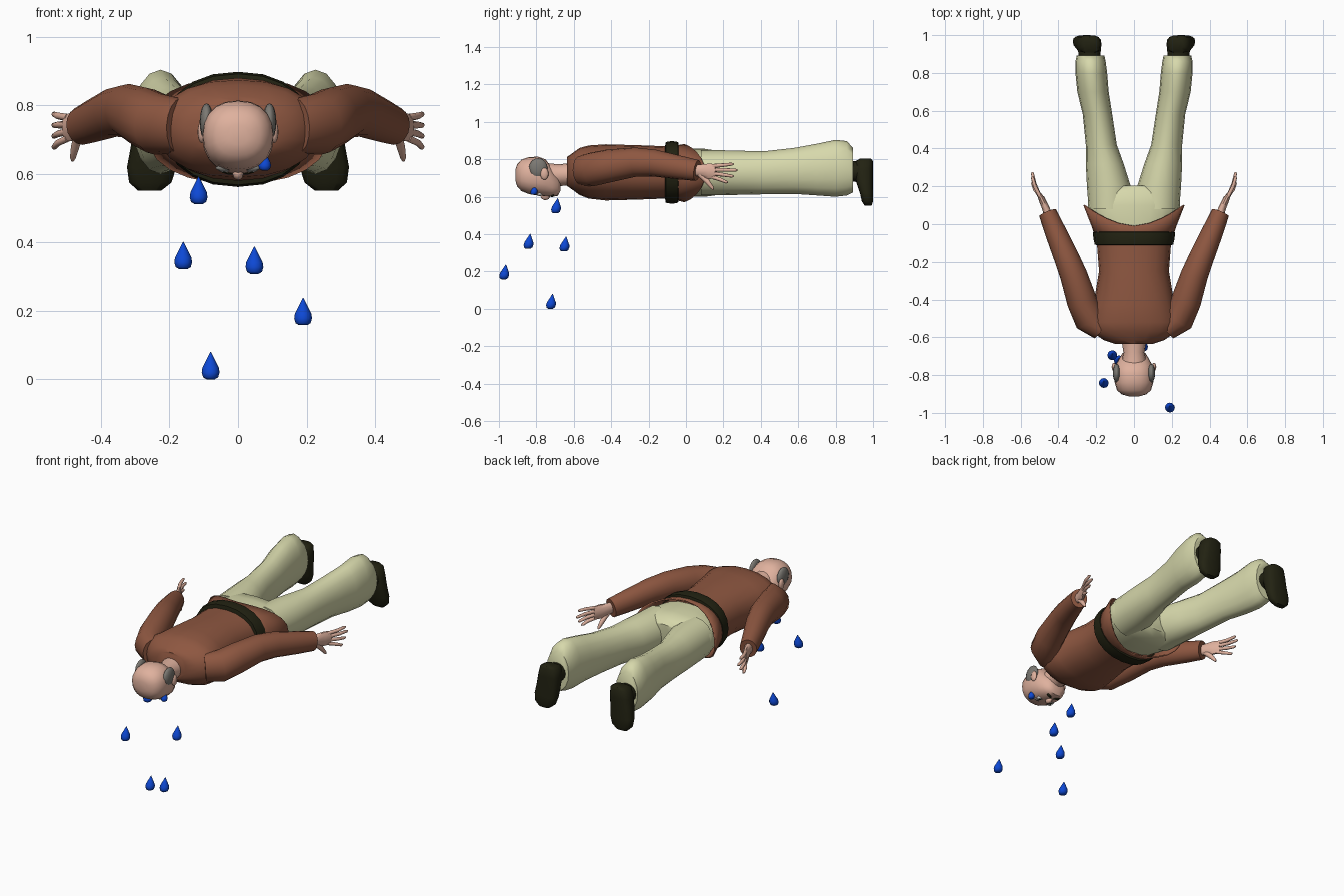
import bpy, bmesh, math
from mathutils import Vector, Matrix


def mat(name, *c):
    m = bpy.data.materials.new(name)
    m.diffuse_color = (*c, 1)
    return m


BROWN = mat("jacket brown", 0.27, 0.095, 0.052)
CREAM = mat("trouser cream", 0.68, 0.69, 0.41)
SKIN = mat("skin", 0.74, 0.44, 0.34)
DARK = mat("dark leather", 0.016, 0.016, 0.006)
GREY = mat("hair grey", 0.2, 0.19, 0.17)
BLUE = mat("water blue", 0.004, 0.065, 0.66)
WHITE = mat("eye white", 0.8, 0.8, 0.78)
X, Y, Z = Vector((1, 0, 0)), Vector((0, 1, 0)), Vector((0, 0, 1))


def finish(name, bm, m, angle=50):
    bmesh.ops.recalc_face_normals(bm, faces=bm.faces)
    me = bpy.data.meshes.new(name)
    bm.to_mesh(me)
    bm.free()
    me.materials.append(m)
    ob = bpy.data.objects.new(name, me)
    bpy.context.collection.objects.link(ob)
    bpy.ops.object.select_all(action='DESELECT')
    ob.select_set(True)
    bpy.context.view_layer.objects.active = ob
    bpy.ops.object.shade_smooth_by_angle(angle=math.radians(angle))
    return ob


def loft(name, rings, m, uv=(X, Z), n=16, p=2.0, caps=True, shift=None):
    """Skin rings (x, y, z, ru, rv); uv=None follows the path direction."""
    bm = bmesh.new()
    loops = []
    for i, (x, y, z, ru, rv) in enumerate(rings):
        if uv:
            u, v = uv
        else:
            a, b = rings[max(i - 1, 0)], rings[min(i + 1, len(rings) - 1)]
            t = (Vector(b[:3]) - Vector(a[:3])).normalized()
            u = t.cross(Z).normalized()
            v = u.cross(t)
        loop = []
        for k in range(n):
            a = 2 * math.pi * k / n
            c, s = math.cos(a), math.sin(a)
            co = Vector((x, y, z))
            co += u * ru * math.copysign(abs(c) ** (2 / p), c)
            co += v * rv * math.copysign(abs(s) ** (2 / p), s)
            if shift:
                co += shift(i, c)
            loop.append(bm.verts.new(co))
        loops.append(loop)
    for a, b in zip(loops, loops[1:]):
        for k in range(n):
            bm.faces.new((a[k], a[(k + 1) % n], b[(k + 1) % n], b[k]))
    if caps:
        bm.faces.new(loops[0])
        bm.faces.new(loops[-1])
    return finish(name, bm, m)


def blob(name, loc, size, m, rot=0, axis='X'):
    bm = bmesh.new()
    bmesh.ops.create_uvsphere(bm, u_segments=12, v_segments=8, radius=1)
    M = Matrix.Translation(loc) @ Matrix.Rotation(rot, 4, axis) @ Matrix.Diagonal((*size, 1))
    bmesh.ops.transform(bm, matrix=M, verts=bm.verts)
    return finish(name, bm, m, 80)


def centred(rows):
    return [(0, y, z, a, b) for y, z, a, b in rows]


# jacket body
loft("jacket_body", centred([
    (-0.635, 0.735, 0.10, 0.078), (-0.615, 0.735, 0.16, 0.092), (-0.57, 0.735, 0.225, 0.125),
    (-0.52, 0.732, 0.24, 0.142), (-0.43, 0.73, 0.215, 0.15), (-0.25, 0.73, 0.185, 0.145),
    (-0.12, 0.73, 0.195, 0.14), (-0.03, 0.73, 0.20, 0.14)]), BROWN, n=20, p=2.2)

# flared jacket skirt, longest at the sides
skirt = loft("jacket_skirt", centred([
    (-0.08, 0.73, 0.20, 0.142), (-0.05, 0.728, 0.225, 0.147), (-0.01, 0.726, 0.268, 0.155)]),
    BROWN, n=24, p=2.3, caps=False,
    shift=lambda i, c: Y * (0, 0.04, 0.11)[i] * abs(c) ** 1.5)
mod = skirt.modifiers.new("thickness", 'SOLIDIFY')
mod.thickness = 0.008

# belt
loft("belt", centred([
    (-0.112, 0.73, 0.195, 0.14), (-0.108, 0.73, 0.208, 0.162), (-0.075, 0.73, 0.215, 0.168),
    (-0.042, 0.73, 0.218, 0.162), (-0.038, 0.73, 0.2, 0.14)]), DARK, n=20, p=2.2)

# trouser seat
loft("trouser_seat", centred([
    (-0.06, 0.728, 0.19, 0.125), (0.02, 0.728, 0.225, 0.128), (0.1, 0.728, 0.245, 0.128),
    (0.17, 0.727, 0.235, 0.118), (0.205, 0.727, 0.19, 0.09)]), CREAM, n=20, p=2.3)

# neck and head
loft("neck", centred([(-0.75, 0.71, 0.07, 0.07), (-0.68, 0.715, 0.056, 0.058),
                      (-0.62, 0.72, 0.065, 0.06), (-0.58, 0.72, 0.07, 0.06)]), SKIN)
loft("head", centred([
    (-0.912, 0.715, 0.03, 0.03), (-0.902, 0.714, 0.065, 0.06), (-0.88, 0.714, 0.09, 0.084),
    (-0.84, 0.713, 0.102, 0.099), (-0.79, 0.71, 0.104, 0.104), (-0.75, 0.7, 0.098, 0.099),
    (-0.715, 0.675, 0.08, 0.075), (-0.685, 0.66, 0.062, 0.055), (-0.672, 0.66, 0.035, 0.03)]),
    SKIN, n=20, p=2.3)
blob("nose", (0, -0.752, 0.602), (0.016, 0.025, 0.02), SKIN)
blob("mouth", (0, -0.698, 0.614), (0.025, 0.006, 0.008), DARK)

for s, side in ((1, "right"), (-1, "left")):
    # face details
    blob(f"eye_{side}", (s * 0.04, -0.782, 0.614), (0.02, 0.014, 0.009), WHITE)
    blob(f"pupil_{side}", (s * 0.04, -0.781, 0.607), (0.008, 0.008, 0.005), DARK)
    blob(f"eyebrow_{side}", (s * 0.042, -0.808, 0.617), (0.024, 0.006, 0.008), GREY)
    blob(f"moustache_{side}", (s * 0.022, -0.717, 0.608), (0.024, 0.01, 0.01), DARK,
         s * 0.3, 'Z')
    blob(f"side_hair_{side}", (s * 0.092, -0.79, 0.752), (0.02, 0.05, 0.054), GREY)
    blob(f"ear_{side}", (s * 0.106, -0.757, 0.722), (0.012, 0.022, 0.032), SKIN)

    # sleeve
    loft(f"sleeve_{side}", [
        (s * 0.17, -0.56, 0.74, 0.06, 0.08), (s * 0.235, -0.505, 0.745, 0.082, 0.09),
        (s * 0.275, -0.41, 0.765, 0.08, 0.088), (s * 0.32, -0.27, 0.785, 0.072, 0.078),
        (s * 0.36, -0.17, 0.78, 0.066, 0.072), (s * 0.42, -0.03, 0.755, 0.056, 0.063),
        (s * 0.457, 0.06, 0.74, 0.048, 0.056)], BROWN, uv=None)

    # hand with four fingers and a thumb
    loft(f"palm_{side}", [
        (s * 0.45, 0.03, 0.743, 0.025, 0.03), (s * 0.465, 0.08, 0.74, 0.02, 0.034),
        (s * 0.485, 0.125, 0.736, 0.018, 0.043), (s * 0.503, 0.16, 0.735, 0.012, 0.04)],
        SKIN, uv=None, n=10)
    for k in range(4):
        z0, z1 = 0.704 + 0.02 * k, 0.678 + 0.032 * k
        reach = (0.225, 0.255, 0.275, 0.255)[k]
        loft(f"finger_{k + 1}_{side}", [
            (s * 0.497, 0.145, z0, 0.01, 0.011),
            (s * 0.525, (0.145 + reach) / 2, (z0 + z1) / 2, 0.01, 0.01),
            (s * 0.537, reach - 0.01, z1, 0.008, 0.008),
            (s * 0.538, reach, z1, 0.004, 0.004)], SKIN, uv=None, n=8)
    loft(f"thumb_{side}", [
        (s * 0.465, 0.075, 0.72, 0.014, 0.016), (s * 0.475, 0.115, 0.68, 0.013, 0.014),
        (s * 0.482, 0.14, 0.648, 0.009, 0.009), (s * 0.483, 0.146, 0.638, 0.004, 0.004)],
        SKIN, uv=None, n=8)

    # trouser leg
    loft(f"trouser_leg_{side}", [(s * x, y, z, a, b) for x, y, z, a, b in (
        (0.125, 0.08, 0.728, 0.115, 0.12), (0.133, 0.2, 0.728, 0.116, 0.12),
        (0.155, 0.32, 0.728, 0.1, 0.117), (0.173, 0.42, 0.728, 0.082, 0.115),
        (0.193, 0.58, 0.738, 0.078, 0.123), (0.217, 0.7, 0.745, 0.083, 0.138),
        (0.226, 0.8, 0.752, 0.084, 0.152), (0.23, 0.86, 0.752, 0.08, 0.145),
        (0.23, 0.893, 0.742, 0.073, 0.118))], CREAM)

    # shoe with ankle, toe pointing down
    loft(f"shoe_ankle_{side}", [
        (s * 0.235, 0.86, 0.735, 0.055, 0.05), (s * 0.235, 0.9, 0.735, 0.058, 0.055),
        (s * 0.238, 0.95, 0.735, 0.065, 0.06)], DARK)
    loft(f"shoe_{side}", [(s * x, y, z, a, b) for x, y, z, a, b in (
        (0.232, 0.96, 0.803, 0.035, 0.03), (0.234, 0.953, 0.79, 0.056, 0.046),
        (0.238, 0.95, 0.74, 0.066, 0.05), (0.245, 0.955, 0.68, 0.068, 0.045),
        (0.252, 0.965, 0.62, 0.072, 0.035), (0.256, 0.97, 0.575, 0.062, 0.03),
        (0.258, 0.974, 0.552, 0.035, 0.018))], DARK, uv=(X, Y), p=2.8)

# falling water drops, tips leaning back
drops = ((0.078, -0.815, 0.61), (-0.115, -0.698, 0.512), (-0.16, -0.845, 0.322),
         (0.048, -0.653, 0.308), (0.19, -0.975, 0.158), (-0.08, -0.725, 0.0))
profile = ((0, 0.012), (0.006, 0.022), (0.02, 0.026), (0.034, 0.024),
           (0.052, 0.015), (0.07, 0.006), (0.08, 0.001))
for i, (x, y, z) in enumerate(drops):
    k = 0.7 if i == 0 else 1
    loft(f"water_drop_{i + 1}", [(x, y + 0.15 * h * k, z + h * k, r * k, r * k)
                                 for h, r in profile], BLUE, uv=(X, Y), n=12)
